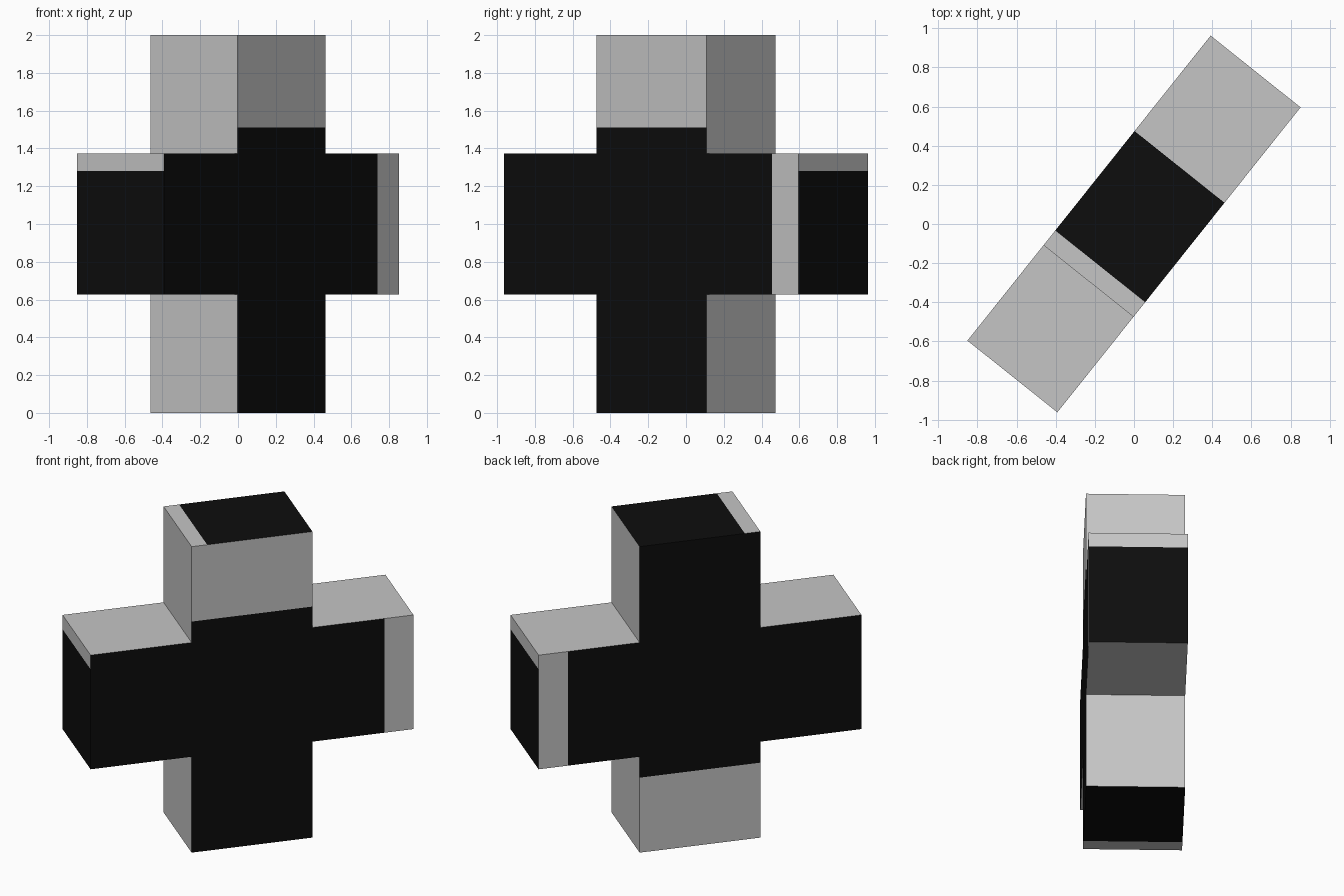
import bpy, bmesh, math
from mathutils import Vector

if "Cube" in bpy.data.objects:
    bpy.data.objects.remove(bpy.data.objects["Cube"])

ARM = 0.373      # half width of each bar
LEN = 0.997      # half length of the horizontal bar
DEPTH = 0.294    # half thickness
MID = 1.0        # height of the crossing


def material(name, value):
    m = bpy.data.materials.new(name)
    m.diffuse_color = (value, value, value, 1)
    m.use_nodes = True
    m.node_tree.nodes["Principled BSDF"].inputs["Base Color"].default_value = m.diffuse_color
    return m


# Plus-shaped outline, extruded through its thickness
quarter = [(LEN, ARM), (ARM, ARM), (ARM, 1.0)]
outline = (quarter + [(-x, z) for x, z in reversed(quarter)]
           + [(-x, -z) for x, z in quarter]
           + [(x, -z) for x, z in reversed(quarter)])
bm = bmesh.new()
face = bm.faces.new([bm.verts.new((x, -DEPTH, z + MID)) for x, z in outline])
ext = bmesh.ops.extrude_face_region(bm, geom=[face])
moved = [v for v in ext["geom"] if isinstance(v, bmesh.types.BMVert)]
bmesh.ops.translate(bm, verts=moved, vec=(0, 2 * DEPTH, 0))
bmesh.ops.recalc_face_normals(bm, faces=bm.faces[:])

# Cut along bar edges and along the colour borders
TOP_EDGE, END_EDGE, SIDE_EDGE = -0.277, 1.28, 0.817
HIGH, LOW = 1.51, 0.49
cuts = [((x, 0, 0), (1, 0, 0)) for x in (-ARM, ARM, TOP_EDGE, SIDE_EDGE)]
cuts += [((0, 0, z), (0, 0, 1)) for z in (MID - ARM, MID + ARM, END_EDGE, HIGH, LOW)]
for co, no in cuts:
    bmesh.ops.bisect_plane(bm, geom=bm.verts[:] + bm.edges[:] + bm.faces[:],
                           dist=1e-5, plane_co=co, plane_no=no)


def is_black(f):
    c, n = f.calc_center_median(), f.normal
    if n.y < -0.5:                       # front broad face
        return c.z < HIGH and c.x < SIDE_EDGE
    if n.y > 0.5:                        # back broad face
        return c.z > LOW and c.x < SIDE_EDGE
    if abs(n.z) > 0.5:                   # top and bottom ends
        return abs(c.z - MID) > 0.9 and c.x > TOP_EDGE
    return abs(c.x) > 0.9 and c.z < END_EDGE   # side ends


bm.normal_update()
for f in bm.faces:
    f.material_index = 1 if is_black(f) else 0

mesh = bpy.data.meshes.new("plus_block")
bm.to_mesh(mesh)
bm.free()
mesh.materials.append(material("light grey", 0.56))
mesh.materials.append(material("black", 0.004))
block = bpy.data.objects.new("plus_block", mesh)
block.rotation_euler.z = math.radians(51.43)
bpy.context.collection.objects.link(block)
